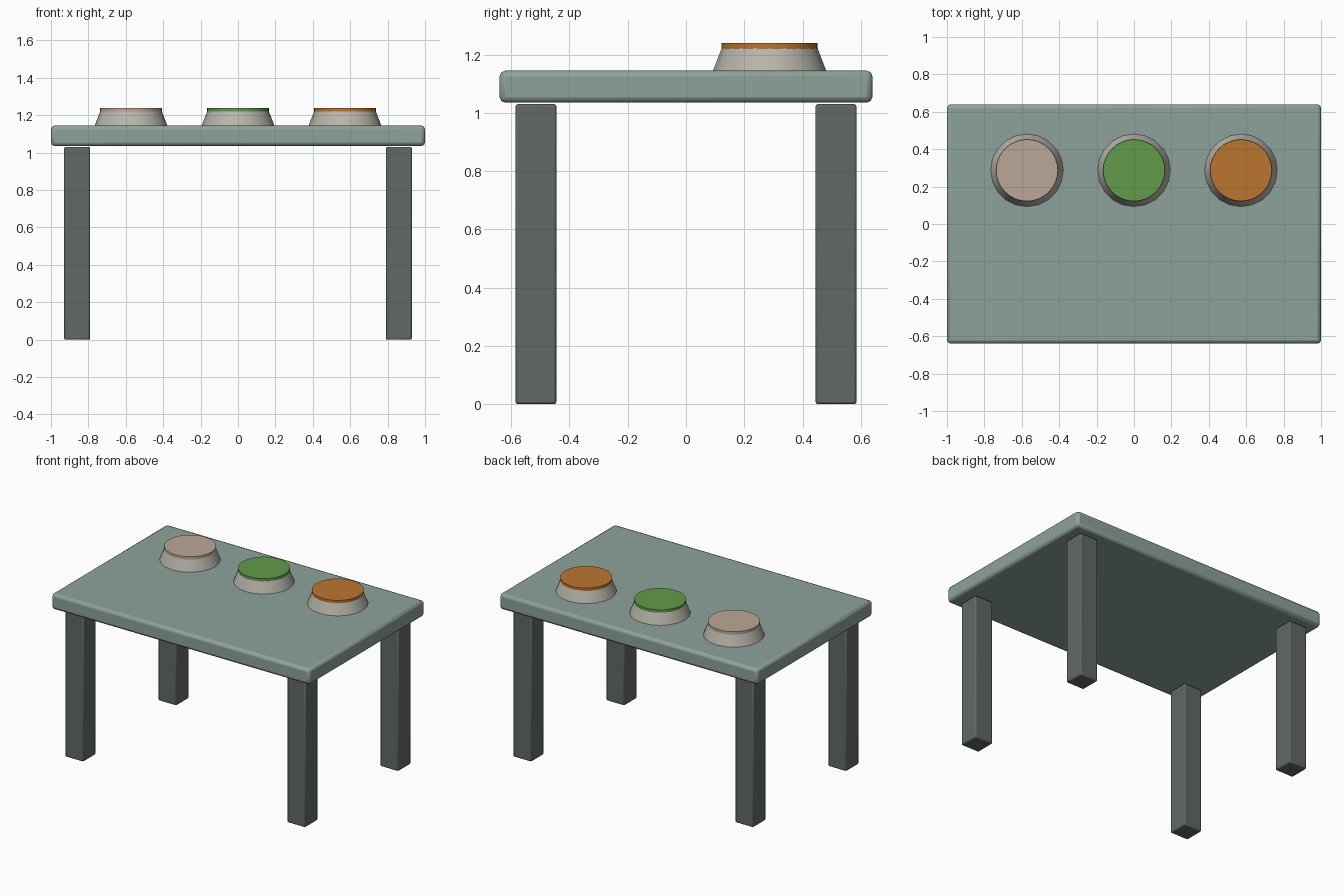
import bpy

if "Cube" in bpy.data.objects:
    bpy.data.objects.remove(bpy.data.objects["Cube"])


def material(name, rgb):
    m = bpy.data.materials.new(name)
    m.diffuse_color = (*rgb, 1)
    m.use_nodes = True
    m.node_tree.nodes["Principled BSDF"].inputs["Base Color"].default_value = m.diffuse_color
    return m


def finish(ob, name, mat, bevel):
    ob.name = name
    ob.data.materials.append(mat)
    if bevel:
        mod = ob.modifiers.new("Bevel", 'BEVEL')
        mod.width = bevel
        mod.segments = 2
    bpy.ops.object.shade_smooth_by_angle()
    return ob


def box(name, x, y, z, mat, bevel):
    """Box from (min, max) ranges."""
    bpy.ops.mesh.primitive_cube_add(size=1, location=[sum(r) / 2 for r in (x, y, z)])
    ob = bpy.context.object
    ob.scale = [r[1] - r[0] for r in (x, y, z)]
    bpy.ops.object.transform_apply(location=False, rotation=False, scale=True)
    return finish(ob, name, mat, bevel)


def frustum(name, x, y, z0, z1, r0, r1, sides, mat):
    bpy.ops.mesh.primitive_cone_add(vertices=sides, radius1=r0, radius2=r1,
                                    depth=z1 - z0, location=(x, y, (z0 + z1) / 2))
    return finish(bpy.context.object, name, mat, 0)


top_mat = material("top_paint", (0.27, 0.36, 0.33))
leg_mat = material("leg_paint", (0.12, 0.14, 0.135))
bowl_mat = material("bowl_ceramic", (0.48, 0.46, 0.41))

# Table top
box("table_top", (-1, 1), (-0.64, 0.64), (1.035, 1.145), top_mat, 0.02)

# Four legs
for sx, side in ((-1, "left"), (1, "right")):
    for sy, end in ((-1, "front"), (1, "back")):
        cx, cy = sx * 0.86, sy * 0.515
        box(f"{end}_{side}_leg", (cx - 0.07, cx + 0.07), (cy - 0.07, cy + 0.07),
            (0, 1.03), leg_mat, 0.008)

# Three bowls with their contents
fillings = (("cream", (0.50, 0.39, 0.31)),
            ("green", (0.12, 0.33, 0.07)),
            ("orange", (0.50, 0.18, 0.03)))
for i, (name, rgb) in enumerate(fillings):
    x, y = (i - 1) * 0.572, 0.287
    frustum(f"{name}_bowl", x, y, 1.143, 1.226, 0.195, 0.163, 20, bowl_mat)
    frustum(f"{name}_filling", x, y, 1.22, 1.24, 0.165, 0.165, 32, material(name, rgb))
